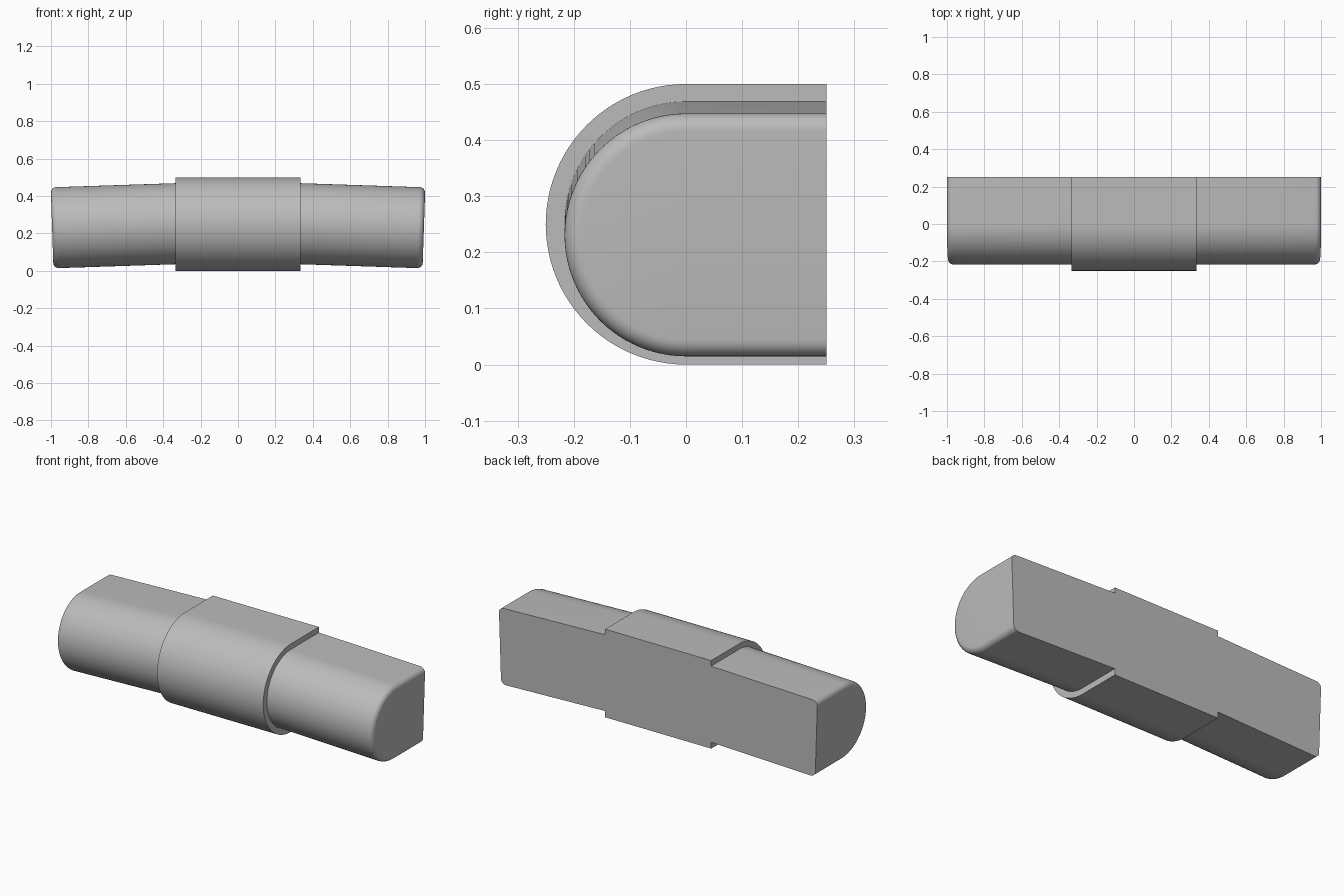
import bpy, bmesh, math

cube = bpy.data.objects.get("Cube")
if cube:
    bpy.data.objects.remove(cube)

grey = bpy.data.materials.new("plain grey")
grey.use_nodes = True
colour = (0.5, 0.5, 0.5, 1)
grey.diffuse_color = colour
grey.node_tree.nodes["Principled BSDF"].inputs["Base Color"].default_value = colour

BACK = 0.25
HALF = 1 / 3       # half width of the sleeve


def d_profile(r, steps=48):
    """Half-round front with a flat back, as (y, height) points."""
    arc = [(-r * math.sin(math.pi * i / steps), r * math.cos(math.pi * i / steps))
           for i in range(steps + 1)]
    return [(BACK, r)] + arc + [(BACK, -r)]


def loft(name, rings, cap_start=True):
    """Skin a row of matching rings and cap the ends."""
    bm = bmesh.new()
    rows = [[bm.verts.new(p) for p in ring] for ring in rings]
    for a, b in zip(rows, rows[1:]):
        for i in range(len(a)):
            j = (i + 1) % len(a)
            bm.faces.new((a[i], a[j], b[j], b[i]))
    bm.faces.new(rows[-1])
    if cap_start:
        bm.faces.new(rows[0])
    bmesh.ops.recalc_face_normals(bm, faces=bm.faces)
    mesh = bpy.data.meshes.new(name)
    bm.to_mesh(mesh)
    bm.free()
    mesh.materials.append(grey)
    obj = bpy.data.objects.new(name, mesh)
    bpy.context.collection.objects.link(obj)
    bpy.ops.object.select_all(action="DESELECT")
    obj.select_set(True)
    bpy.context.view_layer.objects.active = obj
    bpy.ops.object.shade_smooth_by_angle(angle=math.radians(30))


# Central sleeve
loft("centre_sleeve", [[(x, y, 0.25 + h) for y, h in d_profile(0.25)]
                       for x in (-HALF, HALF)])

# Drooping arms with a rounded outer rim
TILT, R, LENGTH, FILLET = math.radians(1.9), 0.2165, 0.661, 0.03
ARM_Z = 0.252


def arm(name, side):
    def place(t, y, h):
        return (side * (HALF + t * math.cos(TILT) + h * math.sin(TILT)), y,
                ARM_Z - t * math.sin(TILT) + h * math.cos(TILT))

    # the inner ring is sheared to sit flush against the sleeve
    rings = [[place(-h * math.tan(TILT), y, h) for y, h in d_profile(R)]]
    for k in range(9):
        a = math.pi / 2 * k / 8
        t = LENGTH - FILLET * (1 - math.sin(a))
        r = R - FILLET * (1 - math.cos(a))
        rings.append([place(t, y, h) for y, h in d_profile(r)])
    loft(name, rings, cap_start=False)


arm("left_arm", 1)
arm("right_arm", -1)
